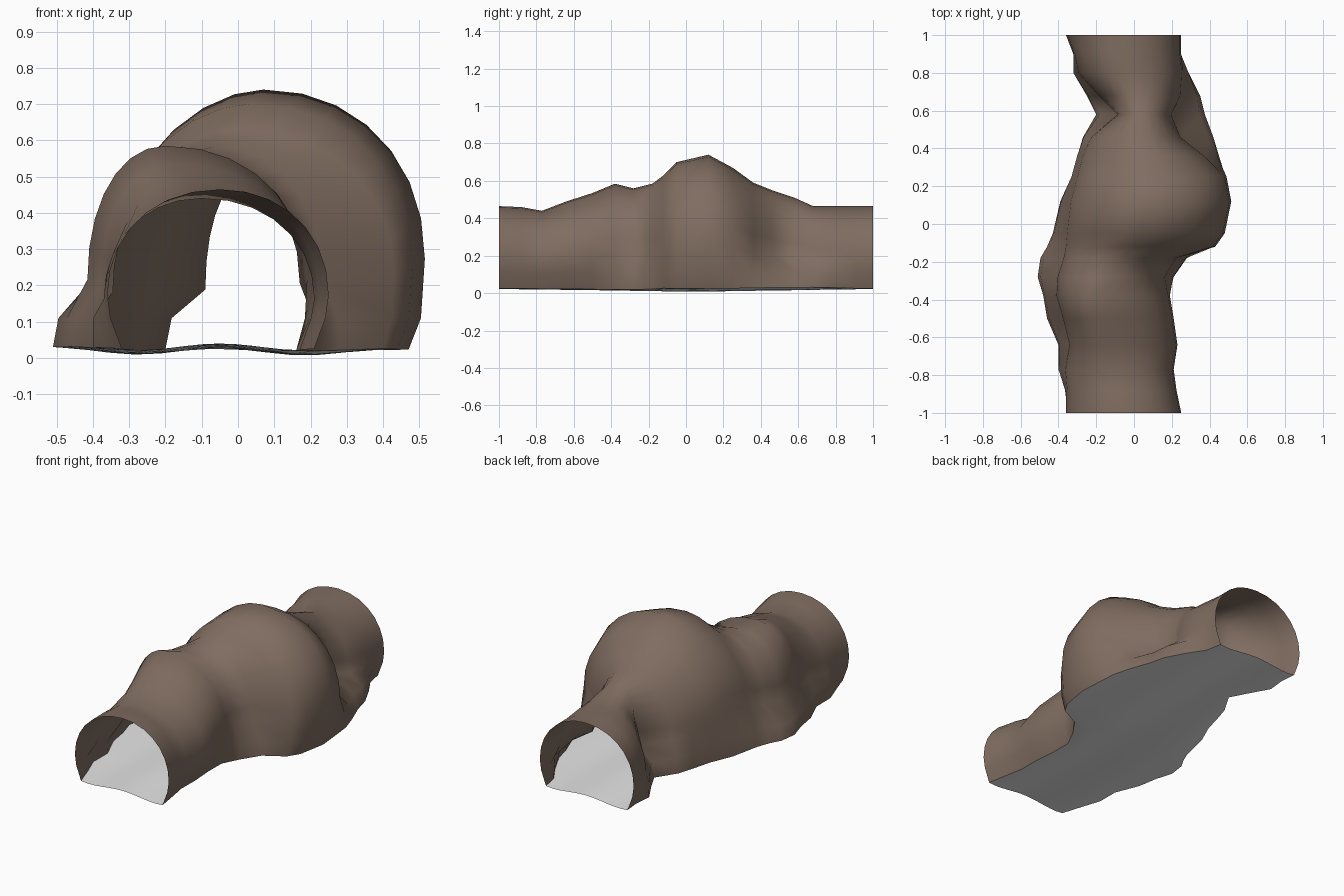
import bpy, bmesh, math

if "Cube" in bpy.data.objects:
    bpy.data.objects.remove(bpy.data.objects["Cube"])

# Tunnel stations: y, floor left, floor right, wall left, wall right, crown x, crown z
STATIONS = [
    (-1.00, -0.32, 0.21, -0.36, 0.25, -0.05, 0.465),
    (-0.88, -0.36, 0.19, -0.36, 0.225, -0.07, 0.46),
    (-0.77, -0.40, 0.17, -0.37, 0.21, -0.10, 0.44),
    (-0.64, -0.40, 0.17, -0.345, 0.23, -0.15, 0.49),
    (-0.50, -0.46, 0.16, -0.38, 0.21, -0.18, 0.535),
    (-0.38, -0.48, 0.16, -0.415, 0.19, -0.20, 0.585),
    (-0.28, -0.51, 0.21, -0.41, 0.17, -0.15, 0.56),
    (-0.18, -0.495, 0.28, -0.38, 0.23, -0.06, 0.585),
    (-0.12, -0.46, 0.40, -0.37, 0.43, 0.00, 0.63),
    (-0.05, -0.43, 0.44, -0.365, 0.48, 0.03, 0.70),
    (0.12, -0.39, 0.47, -0.345, 0.515, 0.07, 0.74),
    (0.25, -0.33, 0.46, -0.31, 0.49, 0.07, 0.67),
    (0.36, -0.30, 0.45, -0.28, 0.38, 0.06, 0.59),
    (0.46, -0.27, 0.42, -0.23, 0.25, 0.04, 0.55),
    (0.58, -0.20, 0.375, -0.09, 0.20, 0.04, 0.51),
    (0.68, -0.25, 0.35, -0.19, 0.25, 0.02, 0.465),
    (0.80, -0.32, 0.29, -0.30, 0.26, -0.03, 0.465),
    (0.90, -0.31, 0.23, -0.32, 0.25, -0.05, 0.465),
    (1.00, -0.32, 0.21, -0.36, 0.25, -0.05, 0.465),
]
ARCH_STEPS = 14
FLOOR_STEPS = 12


def ground_z(x, y):
    """Gently uneven height of the ground."""
    return 0.018 + 0.013 * abs(y) + 0.009 * math.cos(14 * x + 0.7) - 0.014 * max(0, x) * (1 - abs(y))


def rim_z(x, y):
    """Ground height lifted a little where it meets the wall."""
    return ground_z(x, y) * 0.6 + 0.012


def wall_section(s):
    y, fl, fr, ml, mr, cx, top = s
    zc = 0.37 * top

    def foot(f, m):
        # Flared feet stay wide near the ground, tucked feet curl in late
        k = 0.2 if abs(f) > abs(m) else 0.65
        return [(f, rim_z(f, y)), (f + (m - f) * k + math.copysign(0.005, f), 0.11)]

    pts = foot(fl, ml)
    flat = -0.15 < y < 0.4  # main dome slopes more steeply on the left
    for i in range(ARCH_STEPS + 1):
        a = math.pi * (1 - i / ARCH_STEPS)
        c, sn = math.cos(a), math.sin(a)
        side = (cx - ml) if c < 0 else (mr - cx)
        p = 1.1 if flat and c < 0 else 0.95
        pts.append((cx + side * math.copysign(abs(c) ** p, c), zc + (top - zc) * max(sn, 0) ** p))
    pts += reversed(foot(fr, mr))
    return [(x, y, z) for x, z in pts]


def floor_section(s):
    y, fl, fr = s[:3]
    xs = [fl + (fr - fl) * i / FLOOR_STEPS for i in range(FLOOR_STEPS + 1)]
    return [(x, y, rim_z(x, y) if x in (xs[0], xs[-1]) else ground_z(x, y)) for x in xs]


def loft(name, sections, color_name, color):
    bm = bmesh.new()
    rows = [[bm.verts.new(p) for p in sec] for sec in sections]
    for a, b in zip(rows, rows[1:]):
        for i in range(len(a) - 1):
            f = bm.faces.new([a[i], a[i + 1], b[i + 1], b[i]])
            f.smooth = True
    mesh = bpy.data.meshes.new(name)
    bm.to_mesh(mesh)
    bm.free()
    mat = bpy.data.materials.new(color_name)
    mat.diffuse_color = (*color, 1)
    mat.use_nodes = True
    mat.node_tree.nodes["Principled BSDF"].inputs["Base Color"].default_value = mat.diffuse_color
    mesh.materials.append(mat)
    ob = bpy.data.objects.new(name, mesh)
    bpy.context.collection.objects.link(ob)
    return ob


# Rock shell, open at both ends
loft("cave_wall", [wall_section(s) for s in STATIONS], "rock brown", (0.215, 0.153, 0.118))
# Uneven ground sheet
loft("cave_floor", [floor_section(s) for s in STATIONS], "pale grey", (0.8, 0.8, 0.8))
